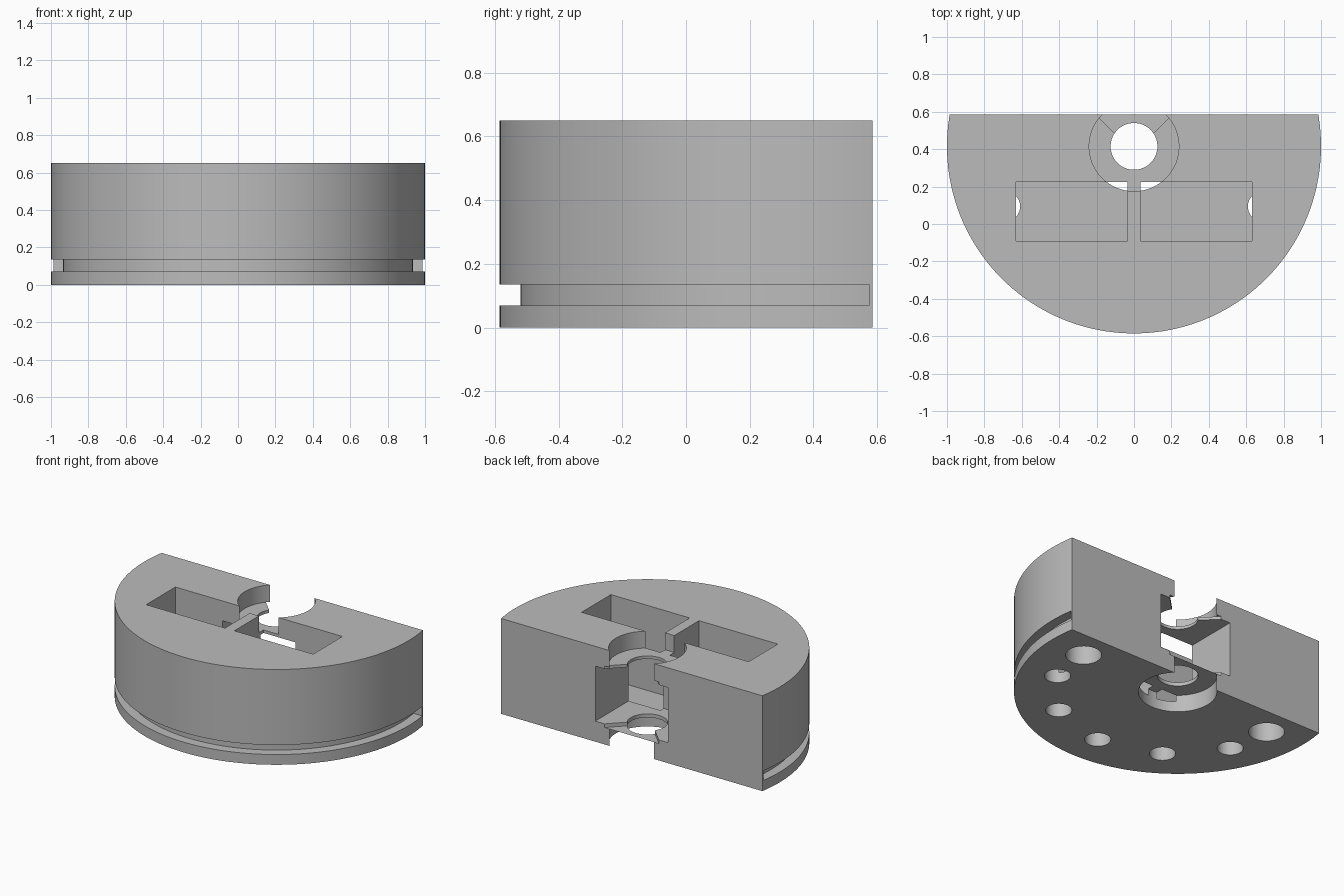
import bpy, math

cube = bpy.data.objects.get("Cube")
if cube:
    bpy.data.objects.remove(cube, do_unlink=True)

CY = 0.415      # centre of the round body in y
HEIGHT = 0.65
OVER = 0.1      # how far cutters poke outside the body


def cylinder(name, x, y, r, z0, z1, sides=64):
    bpy.ops.mesh.primitive_cylinder_add(vertices=sides, radius=r, depth=z1 - z0,
                                        location=(x, y, (z0 + z1) / 2))
    ob = bpy.context.object
    ob.name = name
    return ob


def prism(name, points, z0, z1):
    n = len(points)
    verts = [(x, y, z) for z in (z0, z1) for x, y in points]
    faces = [tuple(reversed(range(n))), tuple(range(n, 2 * n))]
    faces += [(i, (i + 1) % n, n + (i + 1) % n, n + i) for i in range(n)]
    mesh = bpy.data.meshes.new(name)
    mesh.from_pydata(verts, [], faces)
    ob = bpy.data.objects.new(name, mesh)
    bpy.context.collection.objects.link(ob)
    return ob


def box(name, x0, x1, y0, y1, z0, z1):
    return prism(name, [(x0, y0), (x1, y0), (x1, y1), (x0, y1)], z0, z1)


def cut(target, cutter):
    mod = target.modifiers.new("cut", 'BOOLEAN')
    mod.operation = 'DIFFERENCE'
    mod.solver = 'EXACT'
    mod.object = cutter
    bpy.context.view_layer.objects.active = target
    bpy.ops.object.modifier_apply(modifier=mod.name)
    bpy.data.objects.remove(cutter, do_unlink=True)


# Round body with a flat back
body = cylinder("round_housing", 0, CY, 1.0, 0, HEIGHT, 160)
cut(body, box("back_trim", -2, 2, 0.585, 2, -OVER, HEIGHT + OVER))

# Groove around the rim, stopping just short of the back
ring = cylinder("groove_ring", 0, CY, 1.2, 0.07, 0.135, 160)
cut(ring, cylinder("groove_core", 0, CY, 0.935, -OVER, HEIGHT, 160))
cut(ring, box("groove_stop", -2, 2, 0.575, 2, -OVER, HEIGHT))
cut(body, ring)

# Slot open to the back
cut(body, box("back_slot", -0.275, 0.275, 0.19, 0.8, 0.14, 0.515))

# Centre bore, its entry notch, and the wide recesses above and below
cut(body, cylinder("bore", 0, CY, 0.125, -OVER, HEIGHT + OVER))
cut(body, prism("entry_notch", [(0, 0.38), (0.25, 0.63), (-0.25, 0.63)], 0.115, 0.535))
cut(body, cylinder("top_recess", 0, CY, 0.24, 0.535, HEIGHT + OVER))
cut(body, cylinder("bottom_recess", 0, CY, 0.24, -OVER, 0.115))

# Mirrored pockets and blind holes underneath
for s in (-1, 1):
    a, b = sorted((s * 0.035, s * 0.63))
    cut(body, box("pocket", a, b, -0.09, 0.225, 0.07, HEIGHT + OVER))
    cut(body, cylinder("large_hole", s * 0.73, 0.39, 0.11, -OVER, 0.3, 48))

for angle in (-65, -33, 0, 33, 65):
    t = math.radians(angle)
    cut(body, cylinder("small_hole", 0.76 * math.sin(t), CY - 0.76 * math.cos(t),
                       0.08, -OVER, 0.3, 48))

# Single grey finish
grey = bpy.data.materials.new("plain_grey")
grey.use_nodes = True
colour = (0.5, 0.5, 0.5, 1)
grey.diffuse_color = colour
grey.node_tree.nodes["Principled BSDF"].inputs["Base Color"].default_value = colour
body.data.materials.clear()
body.data.materials.append(grey)

bpy.ops.object.select_all(action='DESELECT')
body.select_set(True)
bpy.context.view_layer.objects.active = body
bpy.ops.object.shade_smooth_by_angle(angle=math.radians(30))
